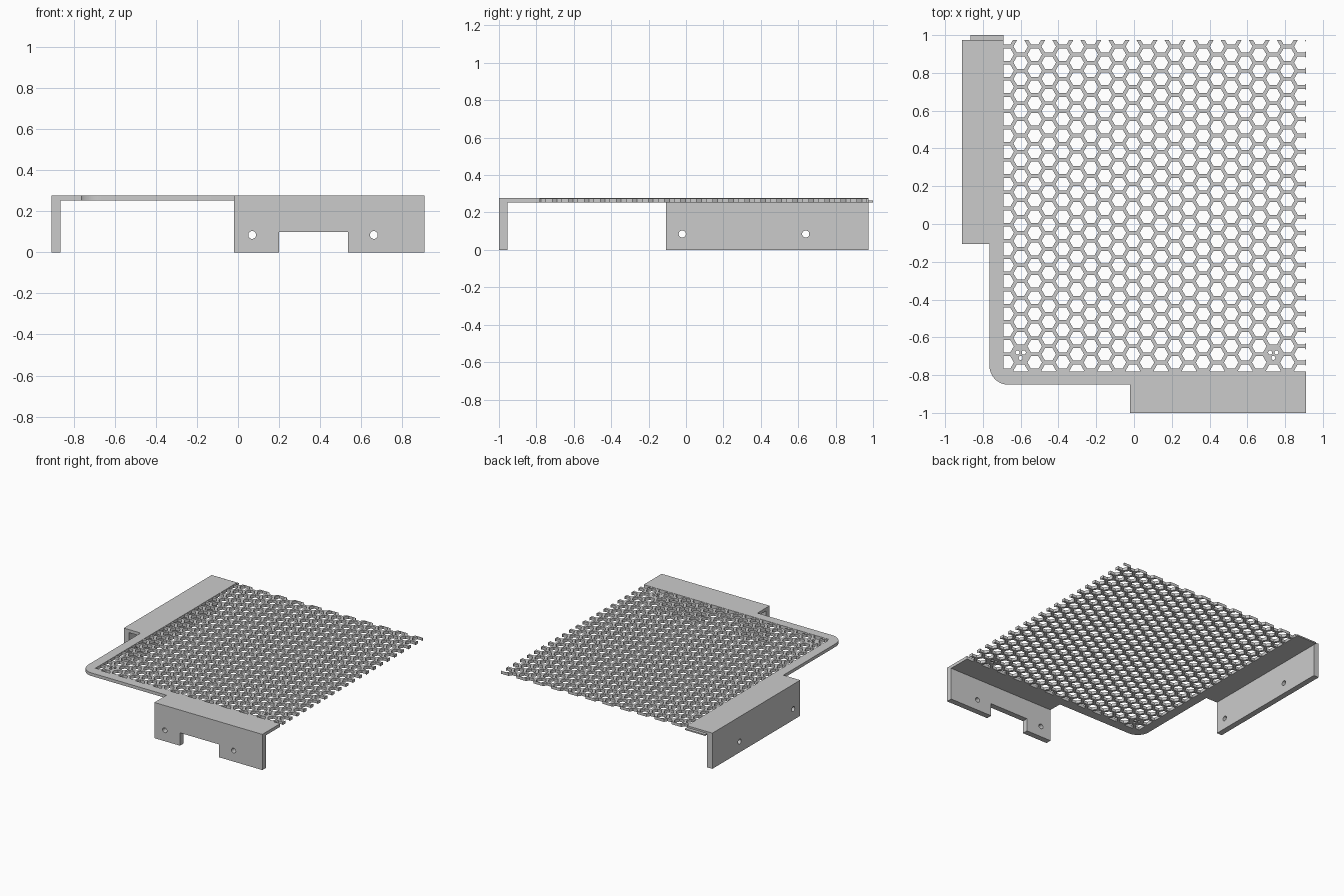
import bpy, bmesh
from math import cos, sin, pi, sqrt, radians
from mathutils import Matrix, Vector

cube = bpy.data.objects.get("Cube")
if cube:
    bpy.data.objects.remove(cube, do_unlink=True)

grey = bpy.data.materials.new("light_grey")
grey.use_nodes = True
grey.diffuse_color = (0.6, 0.6, 0.6, 1)
grey.node_tree.nodes["Principled BSDF"].inputs["Base Color"].default_value = grey.diffuse_color

TOP, UNDER = 0.278, 0.254          # frame top and underside
LEFT, RIGHT, FRONT, BACK = -0.69, 0.91, -0.78, 0.975   # mesh panel limits
PLATE = TOP - UNDER
WALL = 0.045


def circle(cx, cy, r, n=24, start=0.0, sweep=2 * pi):
    return [(cx + r * cos(start + sweep * i / n), cy + r * sin(start + sweep * i / n))
            for i in range(n)]


def rect(x0, y0, x1, y1):
    return [(x0, y0), (x1, y0), (x1, y1), (x0, y1)]


def sheet(name, outlines, depth, matrix):
    """Flat sheet from a closed outline; further outlines become holes."""
    curve = bpy.data.curves.new(name, "CURVE")
    curve.dimensions, curve.fill_mode, curve.extrude = "2D", "BOTH", depth / 2
    for points in outlines:
        spline = curve.splines.new("POLY")
        spline.points.add(len(points) - 1)
        for p, (x, y) in zip(spline.points, points):
            p.co = (x, y, 0, 1)
        spline.use_cyclic_u = True
    obj = bpy.data.objects.new(name, curve)
    bpy.context.collection.objects.link(obj)
    obj.matrix_world = matrix
    bpy.ops.object.select_all(action="DESELECT")
    obj.select_set(True)
    bpy.context.view_layer.objects.active = obj
    bpy.ops.object.convert(target="MESH")
    obj = bpy.context.view_layer.objects.active
    obj.data.materials.clear()
    obj.data.materials.append(grey)
    bpy.ops.object.shade_smooth_by_angle(angle=radians(30))


def level(z):
    return Matrix.Translation((0, 0, z))


# Top frame: two rails with a rounded corner and two wide bracket tops
r = 0.1
corner = circle(-0.765 + r, -0.851 + r, r, 12, pi, pi / 2) + [(-0.765 + r, -0.851)]
frame = [(LEFT, BACK), (-0.91, BACK), (-0.91, -0.106), (-0.765, -0.106)] + corner + [
    (-0.02, -0.851), (-0.02, -1), (RIGHT, -1), (RIGHT, FRONT), (LEFT, FRONT)]
sheet("top_frame", [frame], PLATE, level((TOP + UNDER) / 2))

# Thin joining lip at the back
sheet("back_lip", [rect(-0.865, BACK - 0.01, LEFT, 1.0)], 0.01, level(UNDER + 0.005))

# Front wall with a notch and two screw holes
notched = [(-0.02, 0), (0.20, 0), (0.20, 0.10), (0.535, 0.10), (0.535, 0),
           (RIGHT, 0), (RIGHT, UNDER), (-0.02, UNDER)]
upright = Matrix.Translation((0, -1 + WALL / 2, 0)) @ Matrix.Rotation(pi / 2, 4, "X")
sheet("front_wall", [notched] + [circle(x, 0.085, 0.019) for x in (0.069, 0.662)], WALL, upright)

# Right side wall with two screw holes
sideways = Matrix(((0, 0, 1, -0.91 + WALL / 2), (1, 0, 0, 0), (0, 1, 0, 0), (0, 0, 0, 1)))
sheet("side_wall", [rect(-0.106, 0, BACK, UNDER)]
      + [circle(y, 0.085, 0.019) for y in (-0.02, 0.64)], WALL, sideways)

# Honeycomb panel: hexagonal rings trimmed to the panel limits, then thickened
STEP_X = 0.0743                   # column spacing
CELL = STEP_X / 1.5               # cell radius
STEP_Y = CELL * sqrt(3)           # row spacing
HOLE = CELL * 0.775               # hole radius
ORIGIN = (-0.60, -0.69)
bm = bmesh.new()
for col in range(-2, 23):
    for row in range(-2, 22):
        cx = ORIGIN[0] + col * STEP_X
        cy = ORIGIN[1] + (row + 0.5 * (col % 2)) * STEP_Y
        inner = [bm.verts.new((x, y, 0)) for x, y in circle(cx, cy, HOLE, 6)]
        outer = [bm.verts.new((x, y, 0)) for x, y in circle(cx, cy, CELL, 6)]
        for i in range(6):
            j = (i + 1) % 6
            bm.faces.new((inner[i], outer[i], outer[j], inner[j]))
bmesh.ops.remove_doubles(bm, verts=bm.verts, dist=0.0005)
for point, normal in (((LEFT, 0, 0), (-1, 0, 0)), ((RIGHT, 0, 0), (1, 0, 0)),
                      ((0, FRONT, 0), (0, -1, 0)), ((0, BACK, 0), (0, 1, 0))):
    bmesh.ops.bisect_plane(bm, geom=bm.verts[:] + bm.edges[:] + bm.faces[:],
                           plane_co=point, plane_no=normal, clear_outer=True)
bmesh.ops.dissolve_degenerate(bm, edges=bm.edges[:], dist=0.0001)
solid = bmesh.ops.extrude_face_region(bm, geom=bm.faces[:])
bmesh.ops.translate(bm, verts=[g for g in solid["geom"] if isinstance(g, bmesh.types.BMVert)],
                    vec=Vector((0, 0, 0.022)))
bmesh.ops.recalc_face_normals(bm, faces=bm.faces[:])
mesh = bpy.data.meshes.new("honeycomb_panel")
bm.to_mesh(mesh)
bm.free()
mesh.materials.append(grey)
panel = bpy.data.objects.new("honeycomb_panel", mesh)
panel.location.z = UNDER
bpy.context.collection.objects.link(panel)

# Filled cells with three pin holes each, near the front corners
for name, col in (("right_pin_plate", 0), ("left_pin_plate", 18)):
    cx, cy = ORIGIN[0] + col * STEP_X, ORIGIN[1]
    pins = [circle(x, y, 0.011, 12) for x, y in circle(cx, cy, 0.019, 3, pi / 6)]
    sheet(name, [circle(cx, cy, HOLE + 0.001, 6)] + pins, 0.02, level(UNDER + 0.011))
